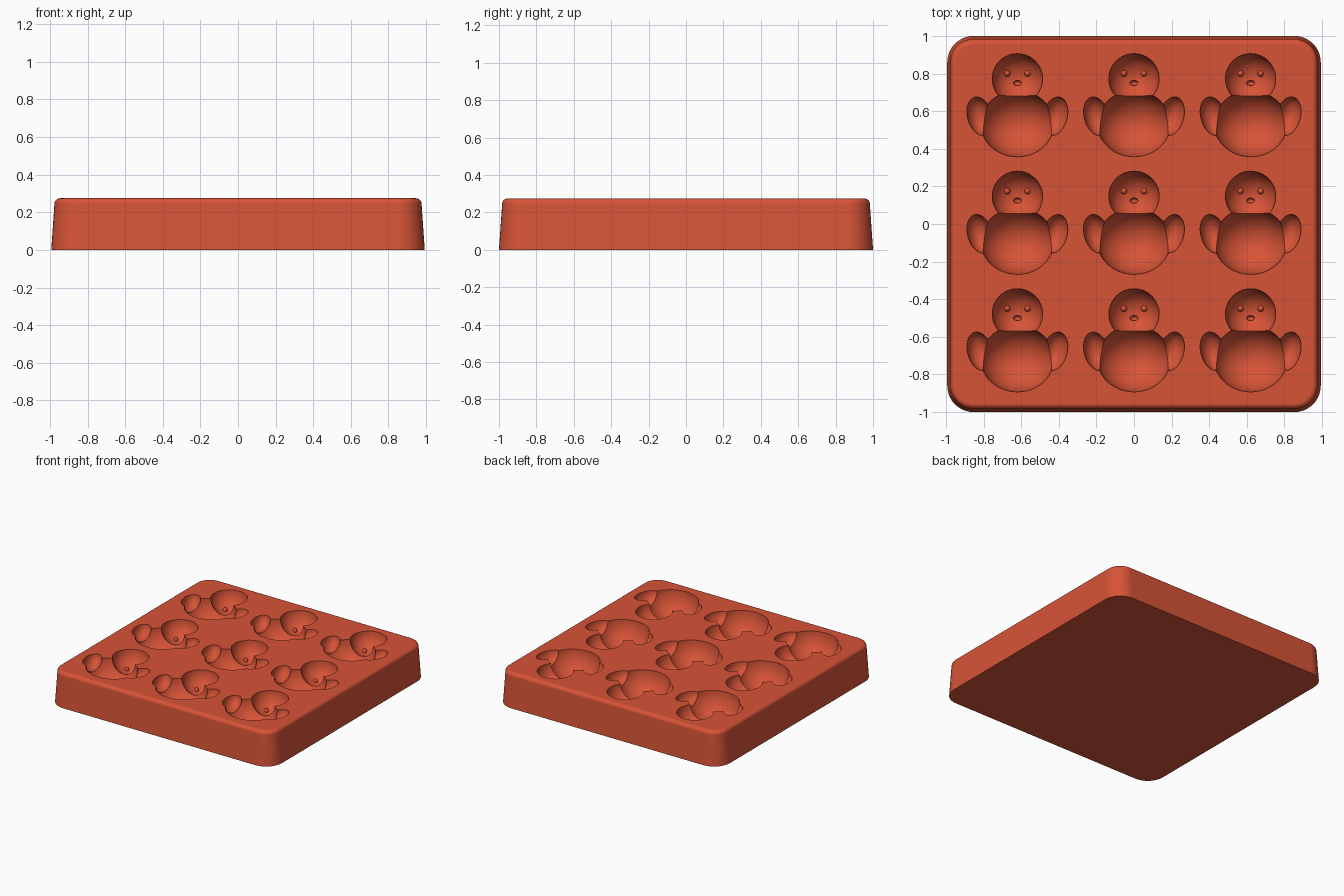
import bpy
import bmesh
from math import sin, cos, pi, radians, sqrt
from mathutils import Matrix, Vector

cube = bpy.data.objects.get("Cube")
if cube:
    bpy.data.objects.remove(cube, do_unlink=True)

HEIGHT = 0.275
COLUMNS = (-0.62, 0, 0.62)
ROWS = (0.625, 0, -0.625)

terracotta = bpy.data.materials.new("terracotta_silicone")
terracotta.use_nodes = True
colour = (0.68, 0.088, 0.038, 1)
terracotta.diffuse_color = colour
terracotta.node_tree.nodes["Principled BSDF"].inputs["Base Color"].default_value = colour


def make_object(name, bm):
    bmesh.ops.recalc_face_normals(bm, faces=bm.faces)
    mesh = bpy.data.meshes.new(name)
    bm.to_mesh(mesh)
    bm.free()
    mesh.materials.append(terracotta)
    obj = bpy.data.objects.new(name, mesh)
    bpy.context.collection.objects.link(obj)
    return obj


def rounded_ring(bm, inset, z, radius=0.14, steps=10):
    """One horizontal rounded-rectangle outline of the tray."""
    ring = []
    r = radius - inset
    for quarter, (sx, sy) in enumerate(((1, 1), (-1, 1), (-1, -1), (1, -1))):
        for i in range(steps + 1):
            a = (quarter + i / steps) * pi / 2
            ring.append(bm.verts.new((sx * (0.993 - radius) + r * cos(a),
                                      sy * (1 - radius) + r * sin(a), z)))
    return ring


def make_tray():
    """Tapered block with a rounded upper rim."""
    bm = bmesh.new()
    rim, taper, steps = 0.03, 0.017, 6
    levels = [(0, 0)]
    for i in range(steps + 1):
        a = i / steps * pi / 2
        levels.append((taper + rim * (1 - cos(a)), HEIGHT - rim + rim * sin(a)))
    rings = [rounded_ring(bm, *level) for level in levels]
    for low, high in zip(rings, rings[1:]):
        for i in range(len(low)):
            j = (i + 1) % len(low)
            bm.faces.new((low[i], low[j], high[j], high[i]))
    bm.faces.new(rings[0][::-1])
    bm.faces.new(rings[-1])
    return make_object("mold_tray", bm)


def ellipsoid_grid(name, parts, segments=48, rings=25):
    """Repeat ellipsoids (centre, radii, tilt) in all nine cavities."""
    bm = bmesh.new()
    for x in COLUMNS:
        for y in ROWS:
            for centre, radii, tilt in parts:
                place = (Matrix.Translation(Vector(centre) + Vector((x, y, HEIGHT)))
                         @ Matrix.Rotation(tilt, 4, "Z")
                         @ Matrix.Diagonal((*radii, 1)))
                bmesh.ops.create_uvsphere(bm, u_segments=segments, v_segments=rings,
                                          radius=1, matrix=place)
    obj = make_object(name, bm)
    obj.hide_render = True
    return obj


def combine(target, tool, operation):
    mod = target.modifiers.new(tool.name, "BOOLEAN")
    mod.operation = operation
    mod.solver = "EXACT"
    mod.object = tool
    bpy.context.view_layer.objects.active = target
    bpy.ops.object.modifier_apply(modifier=mod.name)
    bpy.data.objects.remove(tool, do_unlink=True)


tray = make_tray()

# Chick cavities: belly, head and a pair of tilted wings
HEAD = Vector((0, 0.147, 0))
HEAD_RADII = (0.134, 0.134, 0.14)


def on_head(x, y):
    """Point on the floor of the head cavity, offset from its centre."""
    drop = HEAD_RADII[2] * sqrt(1 - (x * x + y * y) / HEAD_RADII[0] ** 2)
    return HEAD + Vector((x, y, -drop))


combine(tray, ellipsoid_grid("belly_cavities", [((0, -0.092, 0), (0.195, 0.176, 0.19), 0)]),
        "DIFFERENCE")
combine(tray, ellipsoid_grid("head_cavities", [(HEAD, HEAD_RADII, 0)]), "DIFFERENCE")
wings = [((side * 0.2, -0.052, 0), (0.065, 0.105, 0.085), -side * radians(15))
         for side in (-1, 1)]
combine(tray, ellipsoid_grid("wing_cavities", wings), "DIFFERENCE")

# Face: a beak hollow and two eye nubs
combine(tray, ellipsoid_grid("beak_hollows", [(on_head(0, -0.022), (0.022, 0.014, 0.025), 0)],
                             16, 11), "DIFFERENCE")
eyes = [(on_head(side * 0.054, 0.028), (0.017, 0.017, 0.02), 0) for side in (-1, 1)]
combine(tray, ellipsoid_grid("eye_nubs", eyes, 16, 11), "UNION")

# Smooth walls with crisp cavity edges
bpy.ops.object.select_all(action="DESELECT")
tray.select_set(True)
bpy.context.view_layer.objects.active = tray
bpy.ops.object.shade_smooth_by_angle(angle=radians(30))
normals = tray.modifiers.new("flat_top_normals", "WEIGHTED_NORMAL")
normals.keep_sharp = True
